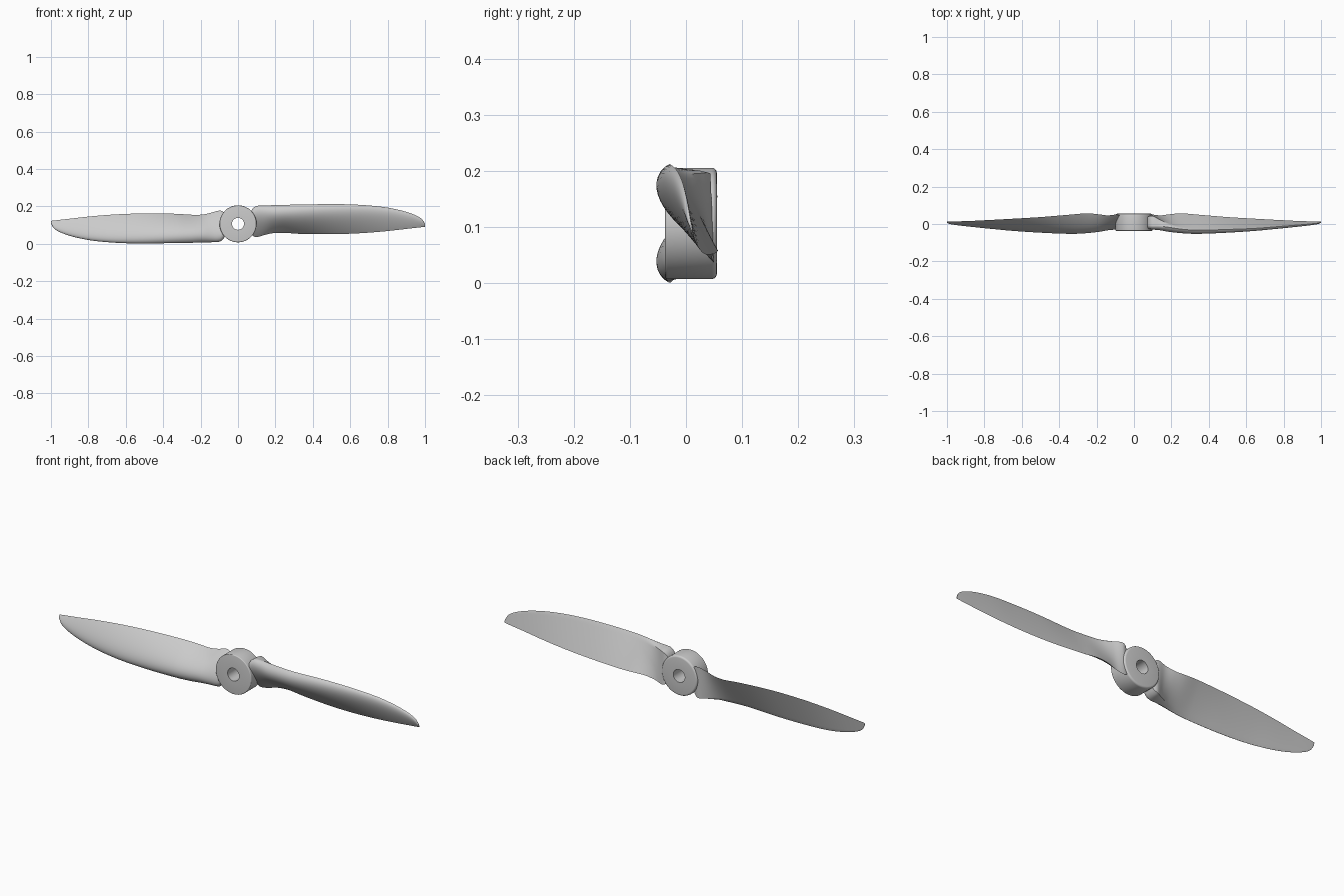
import bpy, bmesh, math

if "Cube" in bpy.data.objects:
    bpy.data.objects.remove(bpy.data.objects["Cube"])

CZ = 0.1065          # height of the hub axis


def finish(bm, name, angle):
    bmesh.ops.recalc_face_normals(bm, faces=bm.faces)
    me = bpy.data.meshes.new(name)
    bm.to_mesh(me)
    bm.free()
    ob = bpy.data.objects.new(name, me)
    bpy.context.collection.objects.link(ob)
    bpy.ops.object.select_all(action='DESELECT')
    ob.select_set(True)
    bpy.context.view_layer.objects.active = ob
    bpy.ops.object.shade_smooth_by_angle(angle=math.radians(angle))
    return ob


def skin(bm, rings, closed):
    n = len(rings[0])
    pairs = list(zip(rings, rings[1:]))
    if closed:
        pairs.append((rings[-1], rings[0]))
    for a, b in pairs:
        for i in range(n):
            j = (i + 1) % n
            bm.faces.new((a[i], a[j], b[j], b[i]))


# Hub: turned ring around the y axis with rounded rims and a shaft hole
def make_hub():
    R, hole, y0, y1, rf, rb = 0.099, 0.032, -0.037, 0.055, 0.004, 0.009
    prof = [(hole, y0)]
    for k in range(5):
        a = math.pi / 2 * k / 4
        prof.append((R - rf + rf * math.sin(a), y0 + rf - rf * math.cos(a)))
    for k in range(5):
        a = math.pi / 2 * k / 4
        prof.append((R - rb + rb * math.cos(a), y1 - rb + rb * math.sin(a)))
    prof.append((hole, y1))
    bm = bmesh.new()
    n = 72
    rings = [[bm.verts.new((r * math.cos(2 * math.pi * i / n), y,
                            CZ + r * math.sin(2 * math.pi * i / n)))
              for i in range(n)] for r, y in prof]
    skin(bm, rings, True)
    return finish(bm, "hub", 40)


# Blade stations: x, leading edge y z, trailing edge y z, camber, root fillet
STATIONS = [
    (0.065, -0.005, 0.165, 0.040, 0.065, 0.025, 0.035),
    (0.080, -0.010, 0.190, 0.048, 0.042, 0.030, 0.050),
    (0.100, -0.012, 0.202, 0.050, 0.036, 0.032, 0.054),
    (0.140, -0.012, 0.205, 0.046, 0.046, 0.036, 0.032),
    (0.190, -0.018, 0.206, 0.052, 0.057, 0.043, 0.012),
    (0.250, -0.027, 0.208, 0.057, 0.058, 0.044, 0.003),
    (0.330, -0.033, 0.209, 0.051, 0.053, 0.041, 0.001),
    (0.500, -0.029, 0.212, 0.037, 0.051, 0.033, 0.001),
    (0.650, -0.023, 0.208, 0.028, 0.056, 0.025, 0.001),
    (0.780, -0.013, 0.196, 0.021, 0.066, 0.019, 0.001),
    (0.880, -0.005, 0.176, 0.016, 0.077, 0.014, 0.001),
    (0.950, 0.001, 0.152, 0.014, 0.085, 0.010, 0.001),
    (0.985, 0.005, 0.130, 0.013, 0.089, 0.007, 0.001),
    (1.000, 0.009, 0.105, 0.012, 0.091, 0.003, 0.001),
]


def stations(sub):
    S = STATIONS
    for i in range(len(S) - 1):
        p1, p2 = S[i], S[i + 1]
        p0, p3 = S[max(i - 1, 0)], S[min(i + 2, len(S) - 1)]
        h = p2[0] - p1[0]
        m1 = [(b - a) / (p2[0] - p0[0]) * h for a, b in zip(p0, p2)]
        m2 = [(b - a) / (p3[0] - p1[0]) * h for a, b in zip(p1, p3)]
        for k in range(sub):
            t = k / sub
            yield [(2*t**3 - 3*t**2 + 1) * a + (t**3 - 2*t**2 + t) * c
                   + (3*t**2 - 2*t**3) * b + (t**3 - t**2) * d
                   for a, b, c, d in zip(p1, p2, m1, m2)]
    yield S[-1]


def camber(s):
    return (1.4845*s**.5 - .63*s - 1.758*s**2 + 1.4215*s**3 - .518*s**4) * 2


# Blade: lofted aerofoil, rounded front face and nearly flat back face
def make_blade(name, side):
    bm = bmesh.new()
    m = 20
    par = [(1 - math.cos(math.pi * k / m)) / 2 for k in range(m + 1)]
    rings = []
    for x, yl, zl, yt, zt, t, b in stations(5):
        dy, dz = yt - yl, zt - zl
        c = math.hypot(dy, dz)
        ny, nz = dz / c, -dy / c
        pts = []
        for s in par:
            f = t * camber(s)
            pts.append((yl + dy * s + ny * f, zl + dz * s + nz * f))
        for s in reversed(par[1:-1]):
            g = b * min(s / 0.08, 1) * (1 - s)
            pts.append((yl + dy * s + g, zl + dz * s + g * 0.2))
        rings.append([bm.verts.new((side * x, y, CZ + side * (z - CZ)))
                      for y, z in pts])
    skin(bm, rings, False)
    bm.faces.new(rings[0])
    bm.faces.new(rings[-1])
    return finish(bm, name, 40)


make_hub()
make_blade("right_blade", 1)
make_blade("left_blade", -1)
